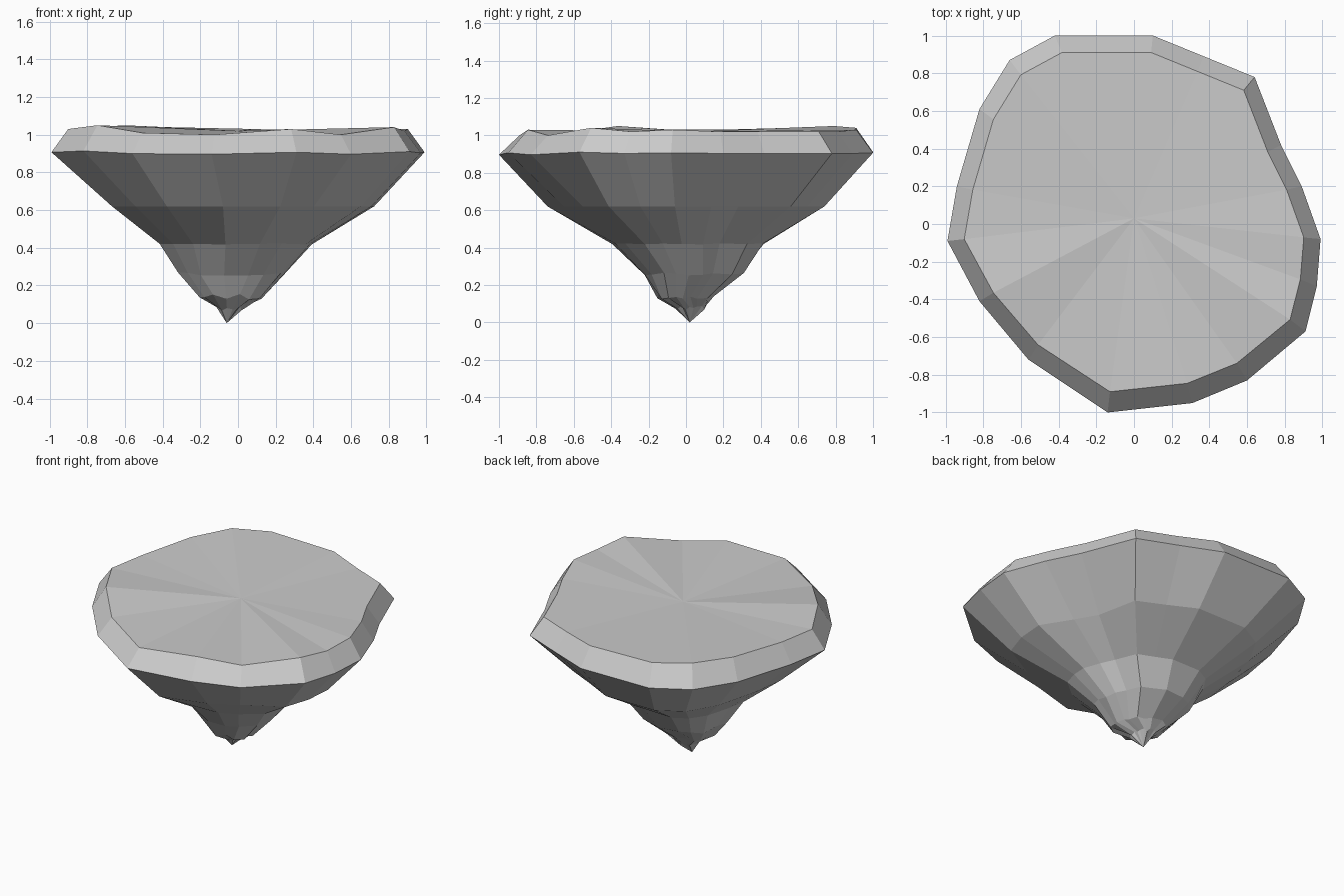
import bpy, bmesh, random

random.seed(4)
if "Cube" in bpy.data.objects:
    bpy.data.objects.remove(bpy.data.objects["Cube"])

stone = bpy.data.materials.new("grey stone")
stone.use_nodes = True
GREY = (0.6, 0.6, 0.6, 1)
stone.diffuse_color = GREY
stone.node_tree.nodes["Principled BSDF"].inputs["Base Color"].default_value = GREY

# Widest outline (x, y), starting at the front and going round by the left side
OUTLINE = [(-.14, -1), (.31, -.95), (.6, -.83), (.91, -.57), (.97, -.33), (.99, -.08),
           (.89, .2), (.78, .42), (.64, .78), (.37, .89), (.1, 1), (-.42, 1), (-.66, .87),
           (-.82, .61), (-.94, .2), (-.99, -.09), (-.82, -.41), (-.56, -.72)]
# Height of the upper rim at each corner
RIM_Z = [1.0, 1.03, 1.0, 1.04, 1.02, 1.03, 1.02, 1.02, 1.02, 1.02, 1.03, 1.04, 1.05,
         1.04, 1.03, 1.03, 1.05, 1.01]
# Fullness of the shoulder ring at each corner
SHOULDER = [1, .93, .9, .98, 1, 1, .92, .9, .97, .98, 1, 1, 1, 1, .99, .98, .97, 1]
# Rings under the widest outline: left/right extents, front/back extents, height, roughness
RINGS = [(-.69, .73, -.74, .74, .62, 0), (-.42, .40, -.40, .42, .42, .02),
         (-.33, .26, -.24, .31, .26, .07), (-.21, .13, -.16, .15, .14, .10),
         (-.12, .02, -.06, .11, .08, .10)]


def add_ring(bm, points):
    return [bm.verts.new(p) for p in points]


def bridge(bm, upper, lower):
    n = len(upper)
    for i in range(n):
        j = (i + 1) % n
        bm.faces.new((upper[i], lower[i], lower[j], upper[j]))


def fan(bm, ring, tip):
    for i, v in enumerate(ring):
        bm.faces.new((v, ring[(i + 1) % len(ring)], tip))


bm = bmesh.new()

# Flat top with a bevelled rim
rim = add_ring(bm, [(x * .91, y * (.91 if y > 0 else .89), z) for (x, y), z in zip(OUTLINE, RIM_Z)])
edge = add_ring(bm, [(x, y, .905 + (z - 1.025) * .35) for (x, y), z in zip(OUTLINE, RIM_Z)])
fan(bm, rim, bm.verts.new((0, .03, 1.02)))
bridge(bm, rim, edge)

# Tapering underside
above = edge
for k, (x0, x1, y0, y1, z, rough) in enumerate(RINGS):
    cx, cy = (x0 + x1) / 2, (y0 + y1) / 2
    points = []
    for i, (x, y) in enumerate(OUTLINE):
        s = SHOULDER[i] if k == 0 else 1 - random.random() * rough
        dz = (random.random() - .5) * rough * .3
        points.append((cx + x * s * (x1 - x0) / 2, cy + y * s * (y1 - y0) / 2, z + dz))
    ring = add_ring(bm, points)
    bridge(bm, above, ring)
    above = ring
fan(bm, above, bm.verts.new((-.06, .02, 0)))

bmesh.ops.recalc_face_normals(bm, faces=bm.faces)
mesh = bpy.data.meshes.new("floating_rock")
bm.to_mesh(mesh)
bm.free()
mesh.materials.append(stone)
rock = bpy.data.objects.new("floating_rock", mesh)
bpy.context.collection.objects.link(rock)
